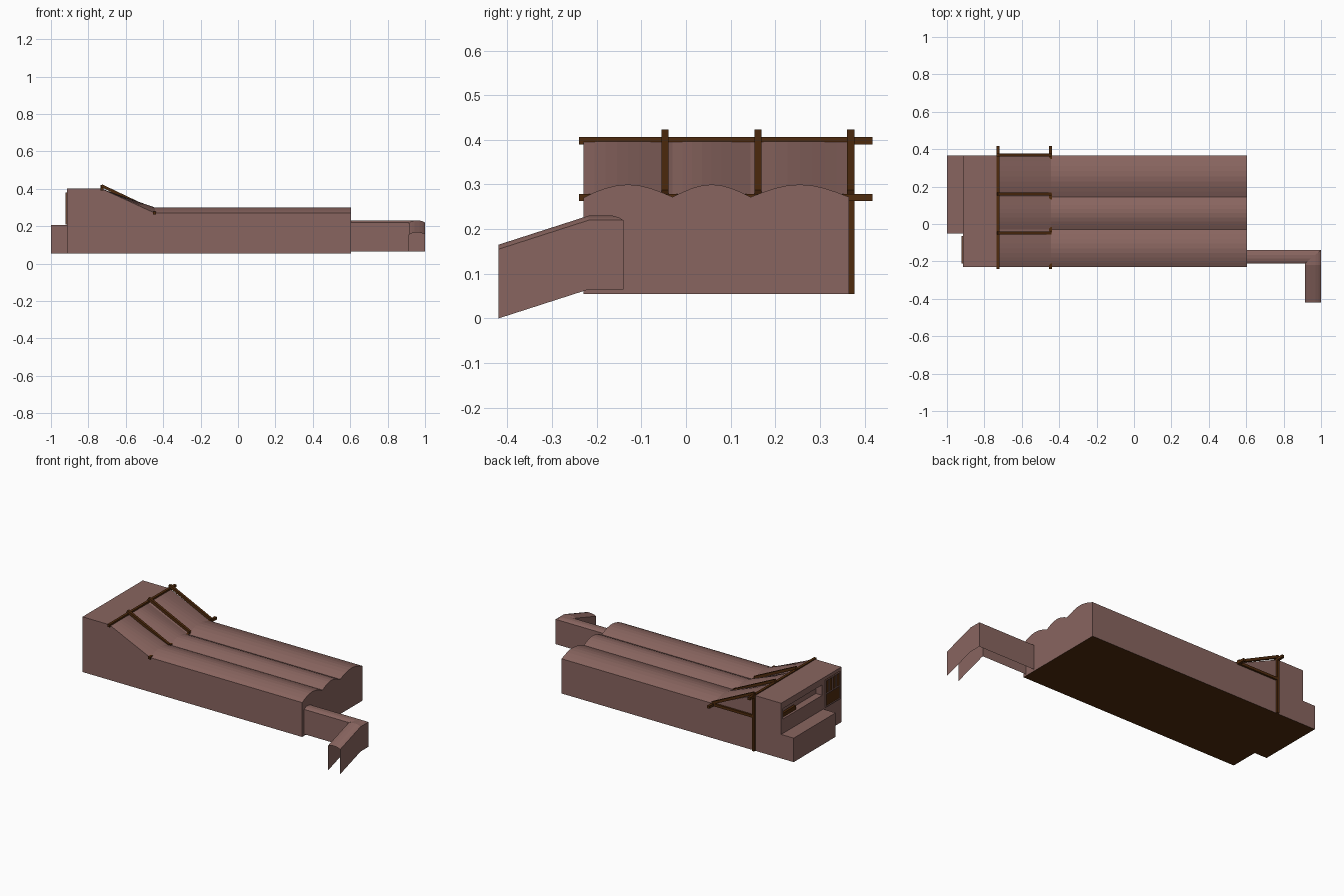
import bpy, bmesh, math
from mathutils import Vector

if "Cube" in bpy.data.objects:
    bpy.data.objects.remove(bpy.data.objects["Cube"])


def material(name, rgb):
    m = bpy.data.materials.new(name)
    m.diffuse_color = (*rgb, 1)
    m.use_nodes = True
    m.node_tree.nodes["Principled BSDF"].inputs["Base Color"].default_value = m.diffuse_color
    return m


CLAY = material("dusty clay", (0.25, 0.13, 0.115))
WOOD = material("dark wood", (0.078, 0.024, 0.004))


def finish(name, bm, *mats):
    me = bpy.data.meshes.new(name)
    bm.to_mesh(me)
    bm.free()
    ob = bpy.data.objects.new(name, me)
    for m in mats:
        me.materials.append(m)
    bpy.context.collection.objects.link(ob)
    return ob


def box(name, lo, hi, *mats):
    bm = bmesh.new()
    bmesh.ops.create_cube(bm, size=1)
    for v in bm.verts:
        v.co = [lo[i] + (v.co[i] + 0.5) * (hi[i] - lo[i]) for i in range(3)]
    if len(mats) > 1:  # underside gets the second colour
        bm.normal_update()
        for f in bm.faces:
            f.material_index = int(f.normal.z < -0.5)
    return finish(name, bm, *mats)


def beam(name, a, b, t=0.016):
    a, b = Vector(a), Vector(b)
    d = b - a
    bm = bmesh.new()
    bmesh.ops.create_cube(bm, size=1)
    for v in bm.verts:
        v.co = (v.co.x * t, v.co.y * t, v.co.z * d.length)
    ob = finish(name, bm, WOOD)
    ob.location = (a + b) / 2
    # keep the square section aligned with the world axes
    if abs(d.y) > 1e-4:
        ob.rotation_euler = (math.pi / 2, 0, 0)
    else:
        ob.rotation_euler = (0, math.atan2(d.x, d.z), 0)
    return ob


# main building: flat raised end lofted into three rounded vaults
Y0, Y1, BASE, TOP = -0.23, 0.365, 0.055, 0.40
valleys = [Y0, -0.03, 0.145, Y1]
N = 8
scallop = [(Y0, 0.27)]
for a, b in zip(valleys, valleys[1:]):
    for i in range(1, N + 1):
        t = i / N
        scallop.append((a + (b - a) * t, 0.272 + 0.028 * math.sin(math.pi * t)))

bm = bmesh.new()
rings = []
for x, flat in ((-0.914, True), (-0.73, True), (-0.445, False), (0.605, False)):
    pts = [(Y0, BASE)] + [(y, TOP if flat else z) for y, z in scallop] + [(Y1, BASE)]
    rings.append([bm.verts.new((x, y, z)) for y, z in pts])
for r, s in zip(rings, rings[1:]):
    for i in range(len(r)):
        j = (i + 1) % len(r)
        bm.faces.new((r[i], r[j], s[j], s[i]))
bm.faces.new(rings[0])
bm.faces.new(rings[-1])
bmesh.ops.recalc_face_normals(bm, faces=bm.faces)
for f in bm.faces:
    f.material_index = int(f.normal.z < -0.9)
body = finish("vaulted_building", bm, CLAY, WOOD)

# window slot recessed into the rear wall
cutter = box("slot_cutter", (-1.0, -0.04, 0.295), (-0.87, 0.345, 0.36), CLAY)
cutter.hide_render = True
cutter.hide_viewport = True
mod = body.modifiers.new("window slot", 'BOOLEAN')
mod.operation = 'DIFFERENCE'
mod.solver = 'EXACT'
mod.object = cutter
box("slot_sill", (-0.90, 0.20, 0.295), (-0.885, 0.345, 0.32), WOOD)

# low step block behind the building
box("rear_step", (-1.0, -0.05, BASE), (-0.914, Y1, 0.205), CLAY, WOOD)

# barred door on the rear wall
box("door_panel", (-0.917, -0.21, 0.21), (-0.912, -0.065, 0.38), WOOD)
for z in (0.21, 0.29, 0.374):
    box("door_rail", (-0.922, -0.21, z), (-0.912, -0.065, z + 0.006), CLAY)
for i in range(5):
    y = -0.21 + i * 0.139 / 4
    low = 0.21 if i in (0, 4) else 0.29
    box("door_bar", (-0.922, y, low), (-0.912, y + 0.006, 0.38), CLAY)

# timber frame over the sloping roof
XT, XB = -0.727, -0.447
beam("upper_cross_beam", (XT, -0.24, 0.398), (XT, 0.418, 0.398))
beam("lower_cross_beam", (XB, -0.24, 0.271), (XB, 0.418, 0.271))
for y in (-0.047, 0.161, 0.369):
    beam("sloping_rafter", (XT - 0.003, y, 0.416), (XB + 0.003, y, 0.28))
beam("side_post", (XT, 0.369, BASE), (XT, 0.369, 0.42))
beam("side_brace", (XT, 0.369, 0.271), (XB, 0.369, 0.271))

# covered passage: arched open-bottomed sheet that turns and slopes down
section = [(0, 0.065), (0, 0.22)]
section += [(t, 0.22 + 0.011 * math.sin(math.pi * t) ** 0.7) for t in (0.15, 0.35, 0.65, 0.85)]
section += [(1, 0.22), (1, 0.065)]
stations = [  # inner point, outer point, drop
    ((0.605, -0.21), (0.605, -0.14), 0),
    ((0.915, -0.21), (1.0, -0.14), 0),
    ((0.915, -0.218), (1.0, -0.218), 0),
    ((0.915, -0.42), (1.0, -0.42), 0.065),
]
bm = bmesh.new()
rows = []
for p, q, drop in stations:
    p, q = Vector(p), Vector(q)
    rows.append([bm.verts.new((*p.lerp(q, t), z - drop)) for t, z in section])
for r, s in zip(rows, rows[1:]):
    for i in range(len(r) - 1):
        bm.faces.new((r[i], s[i], s[i + 1], r[i + 1]))
bmesh.ops.recalc_face_normals(bm, faces=bm.faces)
bm.normal_update()
top = max(bm.faces, key=lambda f: f.calc_center_median().z)
if top.normal.z < 0:
    bmesh.ops.reverse_faces(bm, faces=bm.faces)
finish("covered_passage", bm, CLAY)
